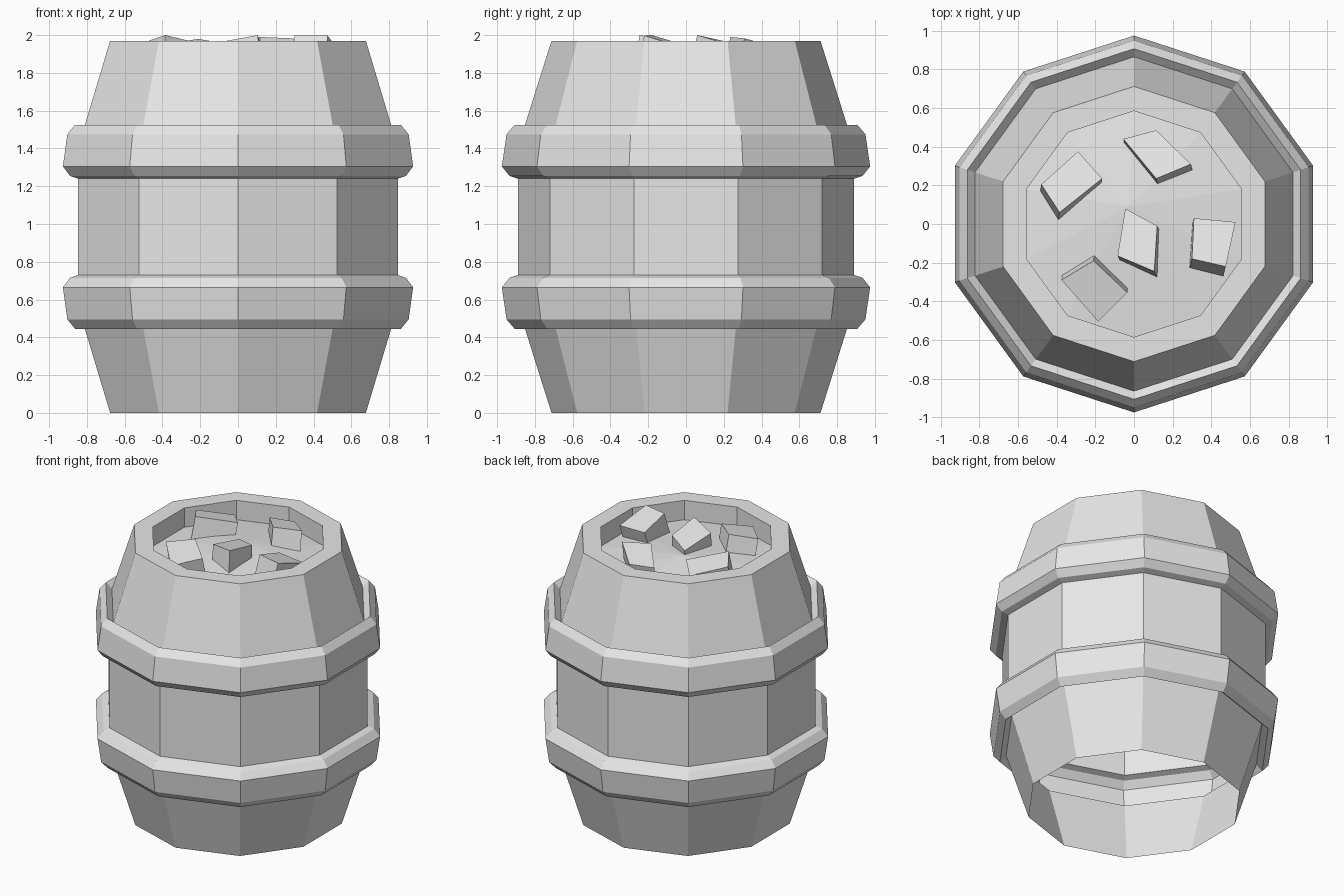
import bpy
import math
from mathutils import Vector

SIDES = 10

cube = bpy.data.objects.get("Cube")
if cube:
    bpy.data.objects.remove(cube, do_unlink=True)

# One plain grey for everything
grey = bpy.data.materials.new("plain_grey")
grey.use_nodes = True
grey.diffuse_color = (0.8, 0.8, 0.8, 1)
grey.node_tree.nodes["Principled BSDF"].inputs["Base Color"].default_value = (0.8, 0.8, 0.8, 1)


def add_mesh(name, verts, faces):
    mesh = bpy.data.meshes.new(name)
    mesh.from_pydata(verts, [], faces)
    mesh.materials.append(grey)
    obj = bpy.data.objects.new(name, mesh)
    bpy.context.collection.objects.link(obj)
    return obj


def ring(radius, z):
    angles = [math.pi / 2 + math.tau * i / SIDES for i in range(SIDES)]
    return [Vector((radius * math.cos(a), radius * math.sin(a), z)) for a in angles]


def lathe(name, profile):
    verts = [v for r, z in profile for v in ring(r, z)]
    faces = []
    for k in range(len(profile) - 1):
        low, high = k * SIDES, (k + 1) * SIDES
        for i in range(SIDES):
            j = (i + 1) % SIDES
            faces.append((low + i, low + j, high + j, high + i))
    return add_mesh(name, verts, faces)


# Barrel shell: open base, hollow hoops folded out of the wall, mirrored top to bottom
HEIGHT = 1.97
lower_half = [(0.712, 0), (0.865, 0.485), (0.907, 0.445), (0.95, 0.495),
              (0.975, 0.665), (0.935, 0.715), (0.89, 0.73)]
upper_half = [(r, HEIGHT - z) for r, z in reversed(lower_half)]
FILL_Z = 1.83
INNER = 0.585
lathe("barrel_shell", lower_half + upper_half + [(INNER, HEIGHT), (INNER, FILL_Z)])

# Filling: a low mound with an off-centre peak
verts = ring(INNER, FILL_Z) + [Vector((-0.03, 0.09, FILL_Z + 0.06))]
add_mesh("filling", verts, [(i, (i + 1) % SIDES, SIDES) for i in range(SIDES)])


# Chunks: tilted blocks half sunk in the filling
def chunk(name, corners, lean, peak):
    heights = [-(Vector(c).dot(Vector(lean))) for c in corners]
    shift = peak - max(heights)
    top = [Vector((c[0], c[1], h + shift)) for c, h in zip(corners, heights)]
    down = Vector((lean[0], lean[1], 1)).normalized() * -0.22
    verts = top + [v + down for v in top]
    faces = [(3, 2, 1, 0), (4, 5, 6, 7)]
    for i in range(4):
        j = (i + 1) % 4
        faces.append((i, j, j + 4, i + 4))
    add_mesh(name, verts, faces)


chunk("chunk_left_back", [(-.48, .205), (-.29, .375), (-.165, .235), (-.385, .06)], (.04, .25), 2.0)
chunk("chunk_back", [(-.055, .44), (.115, .485), (.295, .31), (.115, .235)], (-.05, .22), 1.99)
chunk("chunk_middle", [(-.045, .08), (.12, -.01), (.105, -.245), (-.085, -.165)], (-.1, .2), 2.0)
chunk("chunk_right", [(.31, .03), (.525, .01), (.475, -.22), (.3, -.18)], (.08, .3), 2.0)
chunk("chunk_front", [(-.375, -.29), (-.21, -.19), (-.035, -.355), (-.185, -.505)], (-.03, -.22), 1.98)

# Chunk outlines run clockwise, so turn their faces outward
for obj in bpy.context.collection.objects:
    if obj.name.startswith("chunk_"):
        for poly in obj.data.polygons:
            if poly.normal.dot(poly.center - sum((v.co for v in obj.data.vertices), Vector()) / 8) < 0:
                poly.flip()
        obj.data.update()
